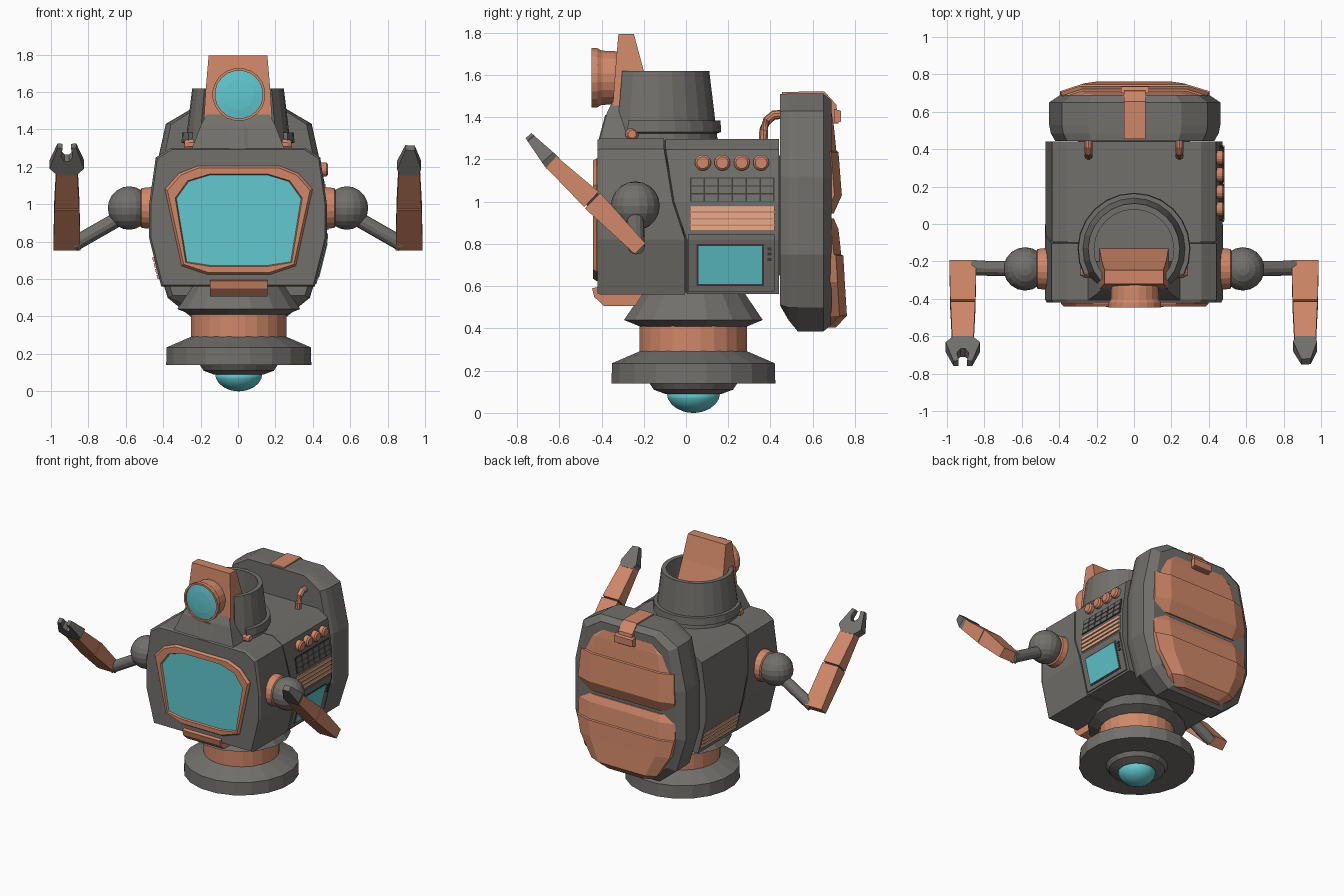
import bpy, bmesh, math
from mathutils import Vector

if "Cube" in bpy.data.objects:
    bpy.data.objects.remove(bpy.data.objects["Cube"])


def mat(name, r, g, b):
    m = bpy.data.materials.new(name)
    m.diffuse_color = (r, g, b, 1)
    m.use_nodes = True
    m.node_tree.nodes["Principled BSDF"].inputs["Base Color"].default_value = m.diffuse_color
    return m


GRAY = mat("warm gray metal", .17, .162, .15)
DARK = mat("dark gap", .05, .048, .045)
ORANGE = mat("copper orange", .63, .245, .14)
TAN = mat("worn light copper", .80, .42, .27)
TEAL = mat("teal glass", .12, .58, .63)


def loft(name, rings, m, smooth=False):
    """Skin a list of equal-length closed rings and cap both ends."""
    bm = bmesh.new()
    vs = [[bm.verts.new(p) for p in r] for r in rings]
    n = len(vs[0])
    for a, b in zip(vs, vs[1:]):
        for i in range(n):
            j = (i + 1) % n
            bm.faces.new((a[i], a[j], b[j], b[i]))
    bm.faces.new(vs[0])
    bm.faces.new(vs[-1])
    bmesh.ops.recalc_face_normals(bm, faces=bm.faces)
    me = bpy.data.meshes.new(name)
    bm.to_mesh(me)
    bm.free()
    me.materials.append(m)
    ob = bpy.data.objects.new(name, me)
    bpy.context.collection.objects.link(ob)
    if smooth:
        me.shade_smooth()
    return ob


def revolve(name, prof, c, axis, m, n=20, smooth=False):
    """prof: (radius, height along axis) pairs."""
    rings = []
    for r, h in prof:
        ring = []
        for i in range(n):
            a = 2 * math.pi * (i + .5) / n
            u, v = r * math.cos(a), r * math.sin(a)
            p = {'X': (h, u, v), 'Y': (u, h, v), 'Z': (u, v, h)}[axis]
            ring.append(Vector(c) + Vector(p))
        rings.append(ring)
    return loft(name, rings, m, smooth)


def arc(name, section, a0, a1, cy, m, n=16):
    """Sweep an (r, z) section about a vertical axis; angle 0 faces front."""
    rings = []
    for i in range(n + 1):
        a = math.radians(a0 + (a1 - a0) * i / n)
        rings.append([(r * math.sin(a), cy - r * math.cos(a), z) for r, z in section])
    return loft(name, rings, m)


def tube(name, pts, r, m, n=10):
    pts = [Vector(p) for p in pts]
    rings = []
    for i, p in enumerate(pts):
        d = (pts[min(i + 1, len(pts) - 1)] - pts[max(i - 1, 0)]).normalized()
        u = d.cross(Vector((0, 1, 0)) if abs(d.y) < .2 else Vector((1, 0, 0))).normalized()
        v = d.cross(u)
        rings.append([p + r * (u * math.cos(t) + v * math.sin(t))
                      for t in (2 * math.pi * k / n for k in range(n))])
    return loft(name, rings, m)


def both(half):
    return half + [(-x, z) for x, z in reversed(half)]


def rect(x, y0, y1, z):
    return [(-x, y0, z), (x, y0, z), (x, y1, z), (-x, y1, z)]


# Lower stand: collar, neck, foot and lamp dome
C = (.004, .035, 0)
revolve("collar", [(.245, .57), (.335, .44), (.26, .41)], C, 'Z', GRAY, 16)
revolve("neck", [(.257, .42), (.257, .28)], C, 'Z', ORANGE, 24)
revolve("foot", [(.25, .295), (.39, .235), (.393, .14), (.21, .14), (.19, .11), (.135, .09)], C, 'Z', GRAY, 20)
revolve("foot_lamp", [(.128 * math.cos(t), .095 - .095 * math.sin(t))
                      for t in (0, .3, .6, .9, 1.2, 1.4, 1.54)], C, 'Z', TEAL, 20, True)

# Body: front and rear shells around a dark core, seam between them
BODY = [(.36, 1.30), (.44, 1.25), (.475, 1.0), (.475, .82), (.41, .56)]


def body_ring(y, s=1.0):
    return [(x * s, y(z) if callable(y) else y, .93 + (z - .93) * s) for x, z in both(BODY)]


def seam(z):
    return -.1 if z > 1.2 else (-.06 if z > .9 else 0)


loft("front_shell", [body_ring(-.42, .98), body_ring(-.405), body_ring(lambda z: seam(z) - .004)], GRAY)
loft("rear_shell", [body_ring(lambda z: seam(z) + .004, .995), body_ring(.44, .995)], GRAY)
loft("body_core", [body_ring(-.3, .975), body_ring(.4, .975)], DARK)

# Front screen with copper frame
OUT = [(.22, 1.205), (.32, 1.165), (.395, 1.08), (.305, .67), (.17, .625)]
INN = [(.15, 1.155), (.265, 1.12), (.33, 1.03), (.275, .695), (.15, .675)]


def flat(half, y, k=1.0):
    return [(x * k + .004, y, .92 + (z - .92) * k) for x, z in both(half)]


loft("screen_frame", [flat(OUT, -.40), flat(OUT, -.425), flat(OUT, -.44, .965),
                      flat(INN, -.44, 1.03), flat(INN, -.42)], ORANGE)
loft("screen_glass", [flat(INN, -.40, 1.01), flat(INN, -.427, 1.01)], TEAL)
chin = [(-.40, .60), (-.445, .59), (-.435, .55), (-.39, .507), (-.24, .507), (-.2, .57)]
loft("chin_box", [[(x, y, z) for y, z in chin] for x in (-.15, .158)], ORANGE)

# Head cup, open at the front
CY = -.135
revolve("head_base", [(.285, 1.28), (.25, 1.41)], (0, CY, 0), 'Z', GRAY, 24)
arc("head_cup", [(.285, 1.29), (.245, 1.62), (.213, 1.62), (.22, 1.35)], 47, 313, CY, GRAY, 18)
arc("head_band", [(.27, 1.32), (.302, 1.33), (.298, 1.385), (.26, 1.385)], 62, 298, CY, GRAY, 16)
loft("head_front", [rect(.25, -.41, -.2, 1.29), rect(.20, -.375, -.2, 1.42), rect(.17, -.345, -.2, 1.48)], GRAY)
loft("eye_tab", [rect(.185, -.35, -.13, 1.41), rect(.172, -.335, -.20, 1.62),
                 rect(.157, -.32, -.247, 1.795)], ORANGE)

# Eye
E = (.005, 0, 1.587)
revolve("eye_housing", [(.115, -.28), (.128, -.34), (.13, -.40), (.142, -.42), (.142, -.447),
                        (.128, -.447), (.128, -.43)], E, 'Y', ORANGE, 20)
revolve("eye_lens", [(.129, -.42), (.129, -.436), (.08, -.443), (.02, -.446)], E, 'Y', TEAL, 20)

for s in (-1, 1):
    side = "left" if s < 0 else "right"
    revolve(side + "_head_knob", [(.02, -.035), (.032, -.015), (.032, .015), (.02, .035)],
            (s * .25, -.255, 1.32), 'X', ORANGE, 10)
    # Hose from body top into the backpack
    tube(side + "_hose", [(s * .243, .365, 1.27), (s * .243, .368, 1.34), (s * .243, .385, 1.385),
                          (s * .243, .415, 1.41), (s * .243, .47, 1.415)], .022, ORANGE)
    # Shoulder and upper arm
    revolve(side + "_shoulder_collar", [(.115, s * .45), (.108, s * .515), (.08, s * .53)],
            (0, -.24, .98), 'X', ORANGE, 20)
    revolve(side + "_shoulder_ball", [(max(.116 * math.sin(t), .003), .116 * math.cos(t))
                                      for t in (math.pi * k / 10 for k in range(11))],
            (s * .582, -.24, .98), 'Z', GRAY, 18)
    tube(side + "_upper_arm", [(s * .6, -.24, .945), (s * .88, -.235, .785)], .04, GRAY, 12)

    # Forearm in two tapered segments
    X = s * .915

    def beam(name, p, q, w0, w1, h0, h1, m):
        d = (Vector(q) - Vector(p)).normalized()
        rings = []
        for (y, z), w, h in ((p, w0, h0), (q, w1, h1)):
            rings.append([(X + a * w, y - d.y * b * h, z + d.x * b * h)
                          for a, b in ((-1, -1), (1, -1), (1, 1), (-1, 1))])
        loft(name, rings, m)

    beam(side + "_forearm_lower", (-.218, .778), (-.442, 1.005), .072, .067, .036, .052, ORANGE)
    beam(side + "_forearm_joint", (-.42, .985), (-.47, 1.035), .058, .058, .038, .038, DARK)
    beam(side + "_forearm_upper", (-.448, 1.011), (-.638, 1.188), .066, .057, .05, .036, ORANGE)

    # Claw: open on the left, closed on the right
    if s < 0:
        poly = [(-.05, -.01), (-.092, .035), (-.05, .168), (-.022, .165), (-.032, .11), (-.012, .08),
                (.012, .08), (.032, .11), (.022, .165), (.05, .168), (.092, .035), (.05, -.01)]
    else:
        poly = [(-.05, -.01), (-.064, .03), (-.02, .155), (.03, .15), (.064, .03), (.05, -.01)]
    d, nn = Vector((0, -.66, .75)), Vector((0, .75, .66))
    o = Vector((X, -.635, 1.187))
    loft(side + "_claw", [[o + Vector((u, 0, 0)) + d * v + nn * (k * (.04 - .13 * max(v, 0)))
                           for u, v in poly] for k in (-1, 1)], GRAY)


# Side details that follow the slope of the body wall
def wall(z):
    for (x0, z0), (x1, z1) in zip(BODY, BODY[1:]):
        if z1 <= z <= z0:
            return x1 + (x0 - x1) * (z - z1) / (z0 - z1)
    return .41


def plate(name, s, y0, y1, z0, z1, m, t):
    zs = [z0] + [b for b in (.82, 1.0) if z0 < b < z1] + [z1]
    loft(name, [[(s * (wall(z) - .02), y0, z), (s * (wall(z) + t), y0, z),
                 (s * (wall(z) + t), y1, z), (s * (wall(z) - .02), y1, z)] for z in zs], m)


for i in range(4):
    revolve("side_button", [(.038, .42), (.038, .472), (.028, .482)], (0, .08 + i * .092, 1.185), 'X', ORANGE, 16)
plate("key_panel", 1, .02, .42, 1.0, 1.115, DARK, .002)
for i in range(6):
    for j in range(3):
        y, z = .025 + i * .066, 1.004 + j * .037
        plate("key", 1, y, y + .058, z, z + .031, GRAY, .007)
for s, z0, y0 in ((1, .862, .02), (-1, .60, .02)):
    plate("vent_back", s, y0, .42, z0, z0 + .118, ORANGE, .003)
    for i in range(4):
        plate("vent_stripe", s, y0, .42, z0 + i * .031, z0 + .022 + i * .031, TAN, .01)
plate("monitor_panel", 1, .01, .42, .575, .845, GRAY, .006)
plate("monitor_bezel", 1, .05, .37, .60, .80, DARK, .008)
plate("monitor_glass", 1, .06, .36, .61, .79, TEAL, .012)
for z in (.72, .745, .77):
    plate("monitor_knob", 1, .385, .405, z, z + .014, DARK, .012)

# Backpack shell
PACK = [(.25, 1.512), (.39, 1.43), (.458, 1.12), (.458, .75), (.38, .50), (.24, .385)]


def pack_ring(y, sx, sz, zmin):
    return [(x * sx + .004, y, max(.95 + (z - .95) * sz, zmin + .002 * (abs(x) > .3))) for x, z in both(PACK)]


loft("backpack_shell", [pack_ring(.445, .93, .995, .51), pack_ring(.485, .98, 1, .44), pack_ring(.53, 1, 1, .38),
                        pack_ring(.65, 1, 1, .38), pack_ring(.69, .87, .94, .38)], GRAY)
loft("backpack_mount", [rect(.3, .42, .48, .65), rect(.3, .42, .48, 1.22)], DARK)


# Backpack lids, flaring outward like shingles: rows of (z, half width, y)
def lid(name, rows):
    loft(name, [[(-w + .004, .64, z), (-w + .004, y - .035, z), (-w * .72, y, z),
                 (w * .72, y, z), (w + .004, y - .035, z), (w + .004, .64, z)] for z, w, y in rows], ORANGE)


lid("upper_lid", [(1.45, .25, .685), (1.36, .355, .70), (1.24, .385, .712), (1.235, .385, .722),
                  (1.03, .40, .738), (.945, .385, .70)])
lid("lower_lid", [(.92, .38, .70), (.87, .40, .722), (.75, .40, .735), (.745, .40, .745),
                  (.62, .37, .752), (.46, .27, .762), (.405, .2, .71)])

# Strap over the top of the backpack
strap = [(.455, 1.50), (.455, 1.52), (.655, 1.522), (.712, 1.46), (.722, 1.37), (.69, 1.37), (.68, 1.45), (.64, 1.50)]
loft("backpack_strap", [[(x, y, z) for y, z in strap] for x in (-.053, .062)], ORANGE)
loft("strap_buckle", [[(x, y, z) for y, z in ((.70, 1.44), (.735, 1.43), (.735, 1.38), (.70, 1.37))]
                      for x in (-.07, .08)], ORANGE)
